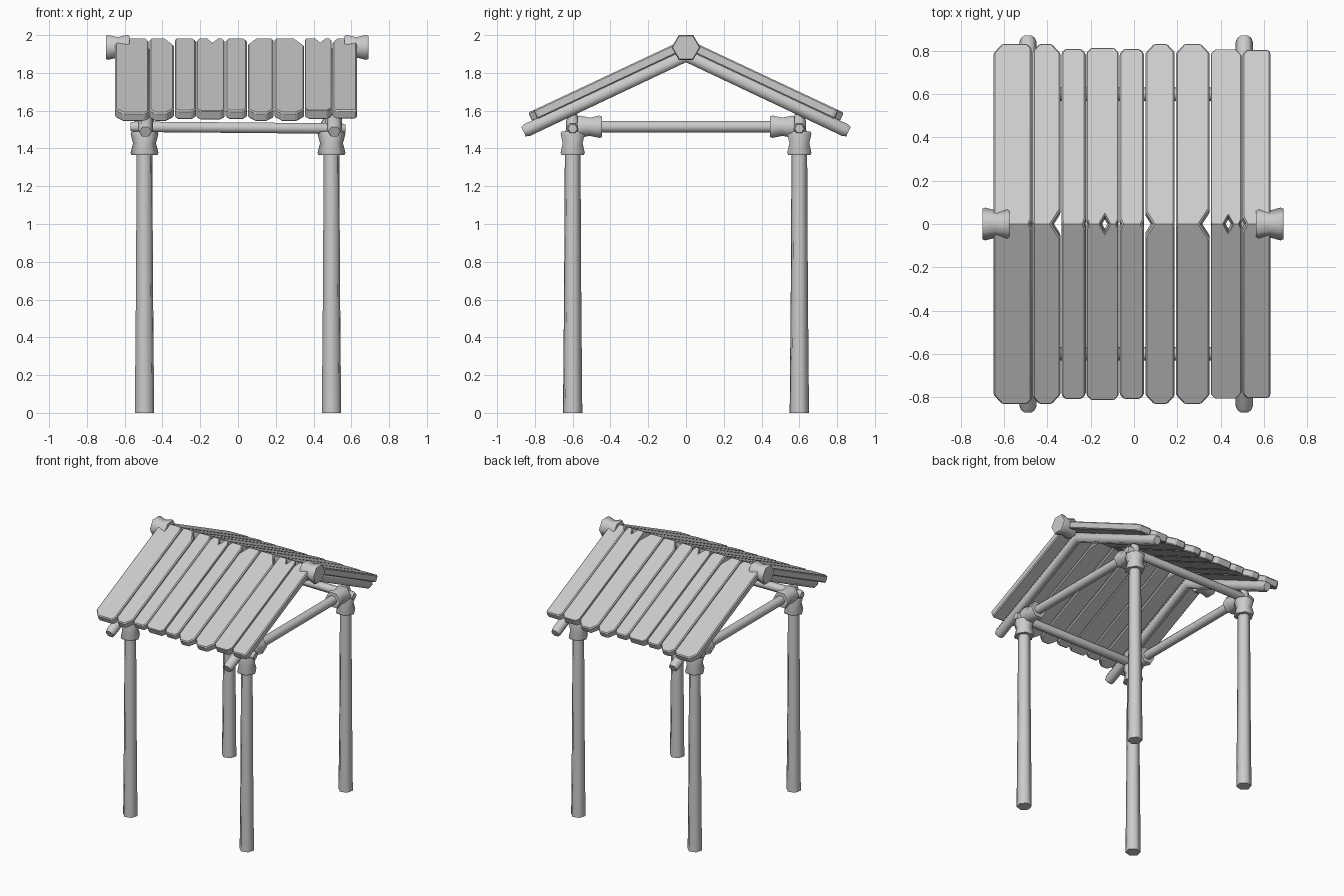
import bpy, bmesh, math
from mathutils import Vector

cube = bpy.data.objects.get("Cube")
if cube:
    bpy.data.objects.remove(cube)

wood = bpy.data.materials.new("pale_grey_wood")
wood.use_nodes = True
GREY = (0.6, 0.6, 0.6, 1)
wood.diffuse_color = GREY
wood.node_tree.nodes["Principled BSDF"].inputs["Base Color"].default_value = GREY


def finish(name, bm, smooth=True):
    bmesh.ops.recalc_face_normals(bm, faces=bm.faces)
    if smooth:
        for f in bm.faces:
            f.smooth = True
        for e in bm.edges:
            e.smooth = e.calc_face_angle(0) < math.radians(65)
    mesh = bpy.data.meshes.new(name)
    bm.to_mesh(mesh)
    bm.free()
    mesh.materials.append(wood)
    obj = bpy.data.objects.new(name, mesh)
    bpy.context.collection.objects.link(obj)
    return obj


def turned(name, start, end, profile, turn=0.0, sides=6):
    """Faceted rod from start to end; profile holds (fraction, radius)."""
    start, end = Vector(start), Vector(end)
    axis = (end - start).normalized()
    side = Vector((1, 0, 0)) if abs(axis.x) < 0.9 else Vector((0, 1, 0))
    other = axis.cross(side)
    bm = bmesh.new()
    rings = []
    for t, r in profile:
        c = start.lerp(end, t)
        ring = []
        for i in range(sides):
            a = turn + math.tau * i / sides
            ring.append(bm.verts.new(c + r * (math.cos(a) * side + math.sin(a) * other)))
        rings.append(ring)
    for low, high in zip(rings, rings[1:]):
        for i in range(sides):
            j = (i + 1) % sides
            bm.faces.new((low[i], low[j], high[j], high[i]))
    bm.faces.new(rings[0])
    bm.faces.new(rings[-1])
    return finish(name, bm)


def mirror_y(obj):
    m = obj.modifiers.new("other_slope", 'MIRROR')
    m.use_axis = (False, True, False)
    m.use_bisect_axis = (False, True, False)


def spool(r):
    return [(0, r * 0.93), (0.1, r), (0.5, r * 0.82), (0.9, r), (1, r * 0.93)]


PX, PY, BEAM_Z = 0.495, 0.6, 1.515
SLOPE = 0.47
sides_x = (("left", 1), ("right", -1))
sides_y = (("front", -1), ("back", 1))

# Posts with pointed tops, collars and the sockets for the side beams
for sx, x in sides_x:
    for sy, y in sides_y:
        tag = f"{sy}_{sx}"
        px, py = x * PX, y * PY
        turned(f"{tag}_post", (px, py, 0), (px, py, 1.61),
               [(0, 0.053), (0.4, 0.047), (0.85, 0.043), (0.96, 0.036), (1, 0.016)],
               math.radians(15))
        turned(f"{tag}_post_collar", (px, py, 1.365), (px, py, 1.49), spool(0.074))
        turned(f"{tag}_beam_socket", (px, y * 0.575, BEAM_Z), (px, y * 0.445, BEAM_Z),
               spool(0.068))

# Horizontal beams between the posts
for sx, x in sides_x:
    turned(f"{sx}_beam", (x * PX, -PY, BEAM_Z), (x * PX, PY, BEAM_Z),
           [(0, 0.034), (1, 0.034)])
for sy, y in sides_y:
    turned(f"{sy}_beam", (-0.57, y * PY, BEAM_Z), (0.57, y * PY, BEAM_Z - 0.01),
           [(0, 0.024), (0.02, 0.032), (0.98, 0.032), (1, 0.024)])

# Rafters and ridge end knobs
for sx, x in sides_x:
    rx = x * 0.5 + 0.01
    rafter = turned(f"{sx}_rafter", (rx, 0.86, 1.893 - SLOPE * 0.86),
                    (rx, -0.1, 1.893 + SLOPE * 0.1),
                    [(0, 0.032), (0.02, 0.04), (1, 0.038)])
    mirror_y(rafter)
    turned(f"{sx}_ridge_knob", (x * 0.57 - 0.005, 0, 1.935),
           (x * 0.695 - 0.005, 0, 1.935), spool(0.076))


def plank(name, x0, x1, eave, cuts, ridge_cuts, notch):
    """Roof board with clipped corners and an optional V notch at the ridge."""
    (el, er), (rl, rr) = cuts, ridge_cuts
    mid = (x0 + x1) / 2 + 0.01
    pts = [(x0, eave - el * 1.1), (x0 + el, eave), (x1 - er, eave), (x1, eave - er * 1.1),
           (x1, rr * 1.2), (x1 - rr, -0.02)]
    if notch:
        pts += [(mid + 0.035, -0.02), (mid, notch), (mid - 0.035, -0.02)]
    pts += [(x0 + rl, -0.02), (x0, rl * 1.2)]
    down = Vector((0, -SLOPE, -1)).normalized() * 0.052
    bm = bmesh.new()
    face = bm.faces.new([bm.verts.new((x, y, 1.982 - SLOPE * y)) for x, y in pts])
    new = bmesh.ops.extrude_face_region(bm, geom=[face], use_keep_orig=True)
    for v in new["geom"]:
        if isinstance(v, bmesh.types.BMVert):
            v.co += down
    obj = finish(name, bm, smooth=False)
    bevel = obj.modifiers.new("worn_edges", 'BEVEL')
    bevel.width = 0.007
    bevel.segments = 1
    bevel.limit_method = 'ANGLE'
    mirror_y(obj)


# Roof boards: x range, eave reach, eave corner cuts, ridge corner cuts, notch
boards = [
    (-0.65, -0.473, 0.835, (0.04, 0.02), (0.02, 0.02), 0),
    (-0.468, -0.340, 0.835, (0.03, 0.04), (0.01, 0.055), 0),
    (-0.334, -0.223, 0.812, (0.015, 0.02), (0.01, 0.02), 0),
    (-0.219, -0.071, 0.815, (0.02, 0.02), (0.02, 0.02), 0.042),
    (-0.066, 0.047, 0.812, (0.02, 0.02), (0.02, 0.02), 0),
    (0.052, 0.188, 0.835, (0.04, 0.035), (0.05, 0.01), 0),
    (0.193, 0.350, 0.835, (0.04, 0.04), (0.01, 0.06), 0),
    (0.355, 0.496, 0.808, (0.02, 0.025), (0.01, 0.02), 0.042),
    (0.501, 0.63, 0.808, (0.02, 0.01), (0.03, 0.01), 0),
]
for i, b in enumerate(boards):
    plank(f"roof_board_{i + 1}", *b)
